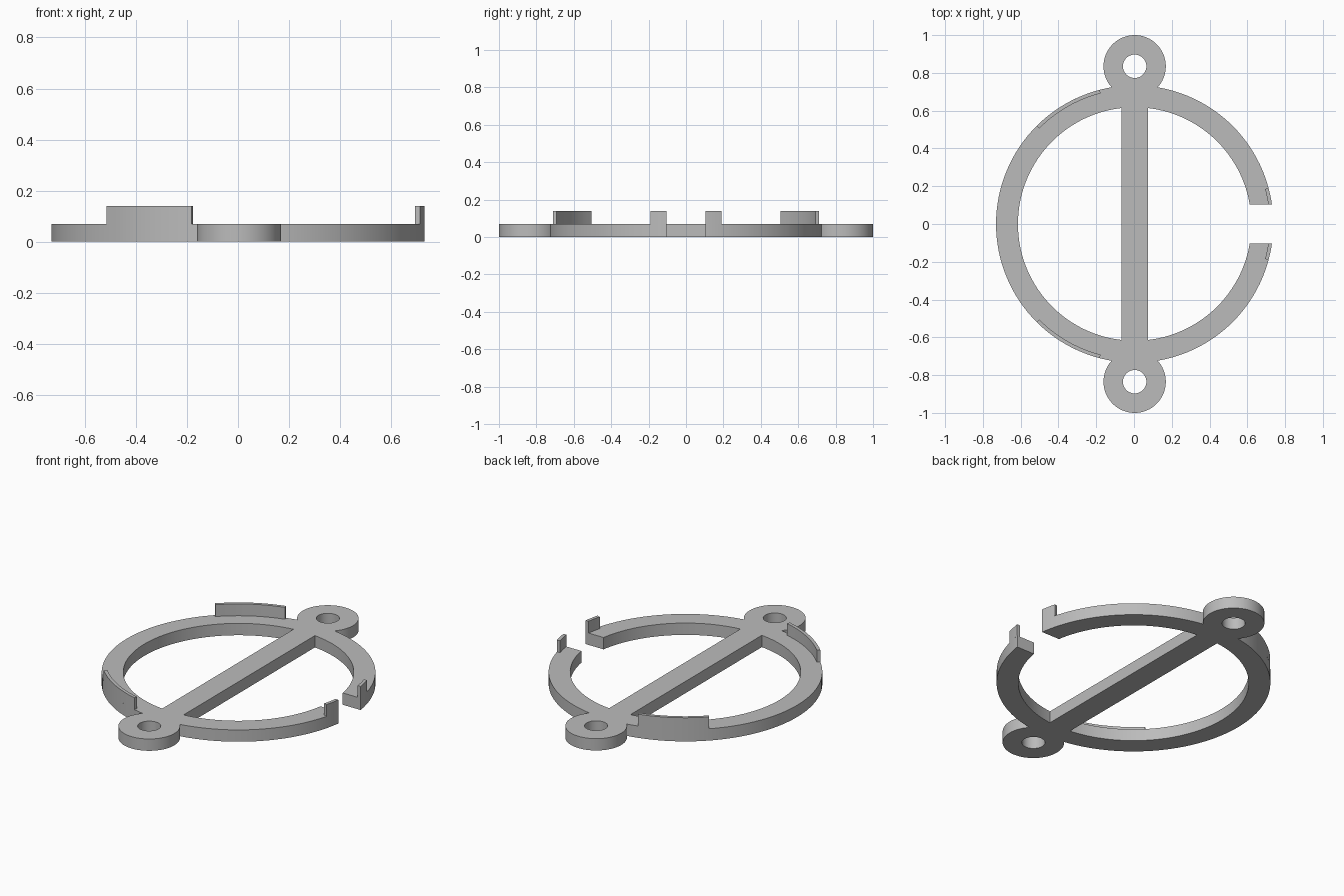
import bpy, bmesh, math

if "Cube" in bpy.data.objects:
    bpy.data.objects.remove(bpy.data.objects["Cube"])

CX = 0.0035          # ring centre, offset because the gap trims one side
R_OUT, R_IN, R_TAB = 0.734, 0.618, 0.715
H, H_TAB = 0.07, 0.14
LUG_Y, LUG_R, HOLE_R = 0.835, 0.165, 0.062
GAP = 0.104

grey = bpy.data.materials.new("plain grey")
grey.diffuse_color = (0.5, 0.5, 0.5, 1)
grey.use_nodes = True
grey.node_tree.nodes["Principled BSDF"].inputs["Base Color"].default_value = grey.diffuse_color


def prism(name, pts, z0, z1):
    """Extrude a flat outline from z0 to z1."""
    bm = bmesh.new()
    face = bm.faces.new([bm.verts.new((x + CX, y, z0)) for x, y in pts])
    top = bmesh.ops.extrude_face_region(bm, geom=[face])["geom"]
    verts = [v for v in top if isinstance(v, bmesh.types.BMVert)]
    bmesh.ops.translate(bm, verts=verts, vec=(0, 0, z1 - z0))
    bmesh.ops.recalc_face_normals(bm, faces=bm.faces)
    me = bpy.data.meshes.new(name)
    bm.to_mesh(me)
    bm.free()
    me.materials.append(grey)
    ob = bpy.data.objects.new(name, me)
    bpy.context.collection.objects.link(ob)
    return ob


def arc(r, a0, a1, n, cy=0.0):
    return [(r * math.cos(math.radians(a0 + (a1 - a0) * i / n)),
             cy + r * math.sin(math.radians(a0 + (a1 - a0) * i / n)))
            for i in range(n + 1)]


def circle(r, n, cy=0.0):
    return arc(r, 0, 360, n, cy)[:-1]


def box(x0, x1, y0, y1):
    return [(x0, y0), (x1, y0), (x1, y1), (x0, y1)]


def combine(target, other, op):
    """Apply a boolean and remove the helper."""
    other.hide_render = True
    mod = target.modifiers.new(op, "BOOLEAN")
    mod.operation, mod.object, mod.solver = op, other, "EXACT"
    bpy.context.view_layer.objects.active = target
    bpy.ops.object.modifier_apply(modifier=mod.name)
    bpy.data.objects.remove(other)


# Flat ring with an open gap on the right
frame = prism("ring_frame", circle(R_OUT, 128), 0, H)
combine(frame, prism("inner_cutter", circle(R_IN, 128), -0.1, 0.3), "DIFFERENCE")
combine(frame, prism("gap_cutter", box(0.4, 1, -GAP, GAP), -0.1, 0.3), "DIFFERENCE")

# Centre bar and the two end lugs with screw holes
combine(frame, prism("centre_bar", box(-0.07, 0.07, -0.67, 0.67), 0, H), "UNION")
for s in (-1, 1):
    combine(frame, prism("lug", circle(LUG_R, 64, s * LUG_Y), 0, H), "UNION")
for s in (-1, 1):
    combine(frame, prism("hole_cutter", circle(HOLE_R, 48, s * LUG_Y), -0.1, 0.3),
            "DIFFERENCE")

parts = [frame]
# Thin raised lips on the outer edge: long ones on the left, short ones by the gap
gap_out = math.degrees(math.asin(GAP / R_OUT))
gap_in = math.degrees(math.asin(GAP / R_TAB))
for s, side in ((-1, "front"), (1, "back")):
    for name, a_out, a_in, a1, n in (("long_lip", 104.6, 104.6, 135, 12),
                                     ("gap_lip", gap_out, gap_in, 15, 4)):
        pts = arc(R_OUT, a_out, a1, n) + arc(R_TAB, a1, a_in, n)
        parts.append(prism(f"{side}_{name}", [(x, s * y) for x, y in pts], H, H_TAB))

# Smooth curved walls, sharp rims
bpy.ops.object.select_all(action="DESELECT")
for ob in parts:
    ob.select_set(True)
bpy.context.view_layer.objects.active = frame
bpy.ops.object.shade_smooth_by_angle(angle=math.radians(30))
